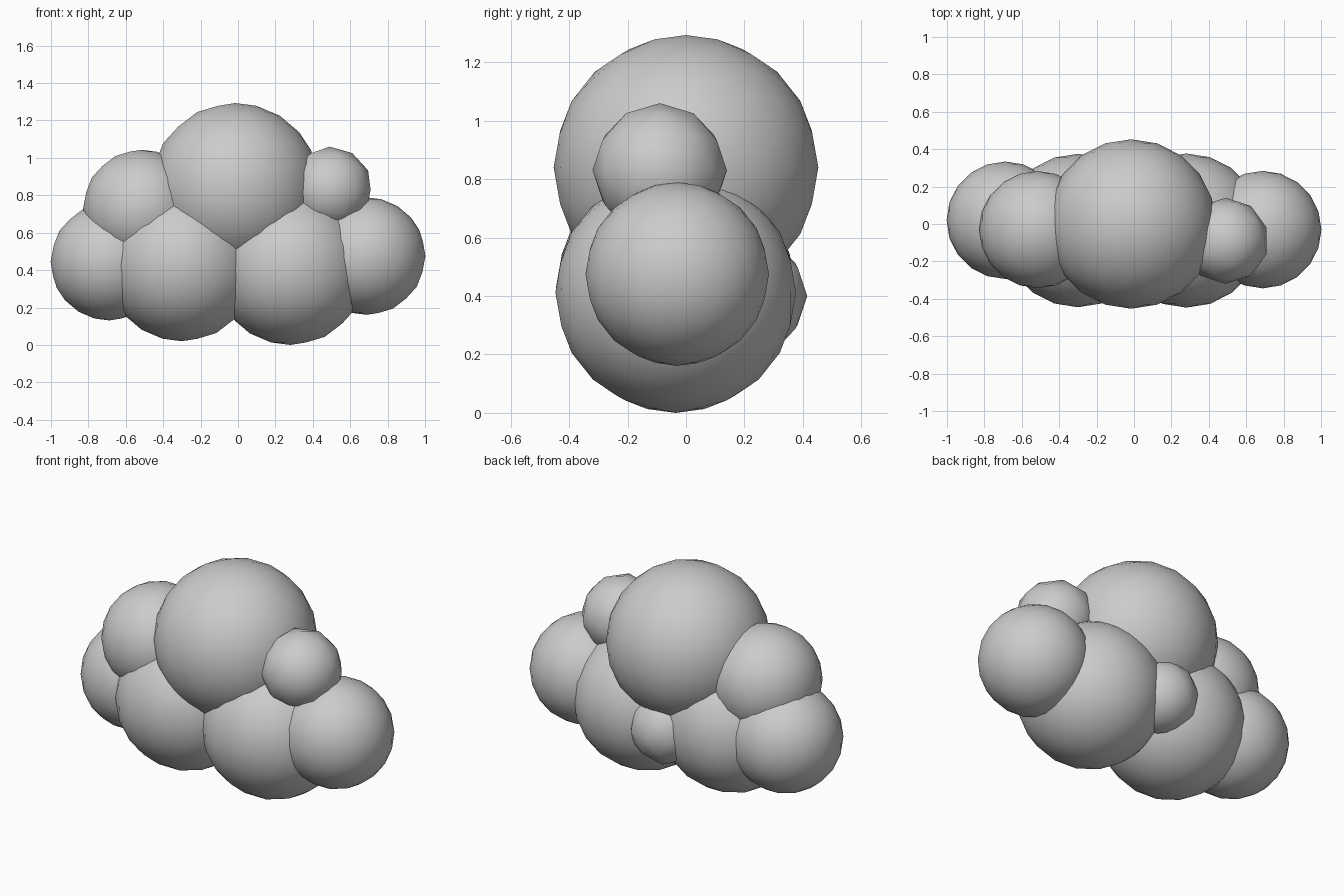
import bpy
import math

if "Cube" in bpy.data.objects:
    bpy.data.objects.remove(bpy.data.objects["Cube"])


def puff(name, loc, r, sub=3, turn=(0, 0, 0)):
    """One smooth-shaded low-poly ball of the cloud."""
    bpy.ops.mesh.primitive_ico_sphere_add(
        subdivisions=sub, radius=r, location=loc,
        rotation=[math.radians(a) for a in turn])
    ob = bpy.context.object
    ob.name = name
    for p in ob.data.polygons:
        p.use_smooth = True
    return ob


# Large crown of the cloud
puff("crown_puff", (-0.015, 0.0, 0.84), 0.453)

# Two big puffs along the base
puff("base_puff_left", (-0.30, -0.035, 0.43), 0.41)
puff("base_puff_right", (0.28, -0.035, 0.412), 0.412)

# Outer puffs at both ends
puff("end_puff_left", (-0.688, 0.02, 0.445), 0.314)
puff("end_puff_right", (0.688, -0.03, 0.475), 0.314)

# Shoulder puffs beside the crown
puff("shoulder_puff_left", (-0.515, -0.03, 0.73), 0.313)
puff("shoulder_puff_right", (0.49, -0.09, 0.83), 0.23, 2)

# Small puff filling the gap at the back
puff("back_puff", (-0.02, 0.20, 0.40), 0.215, 2)
